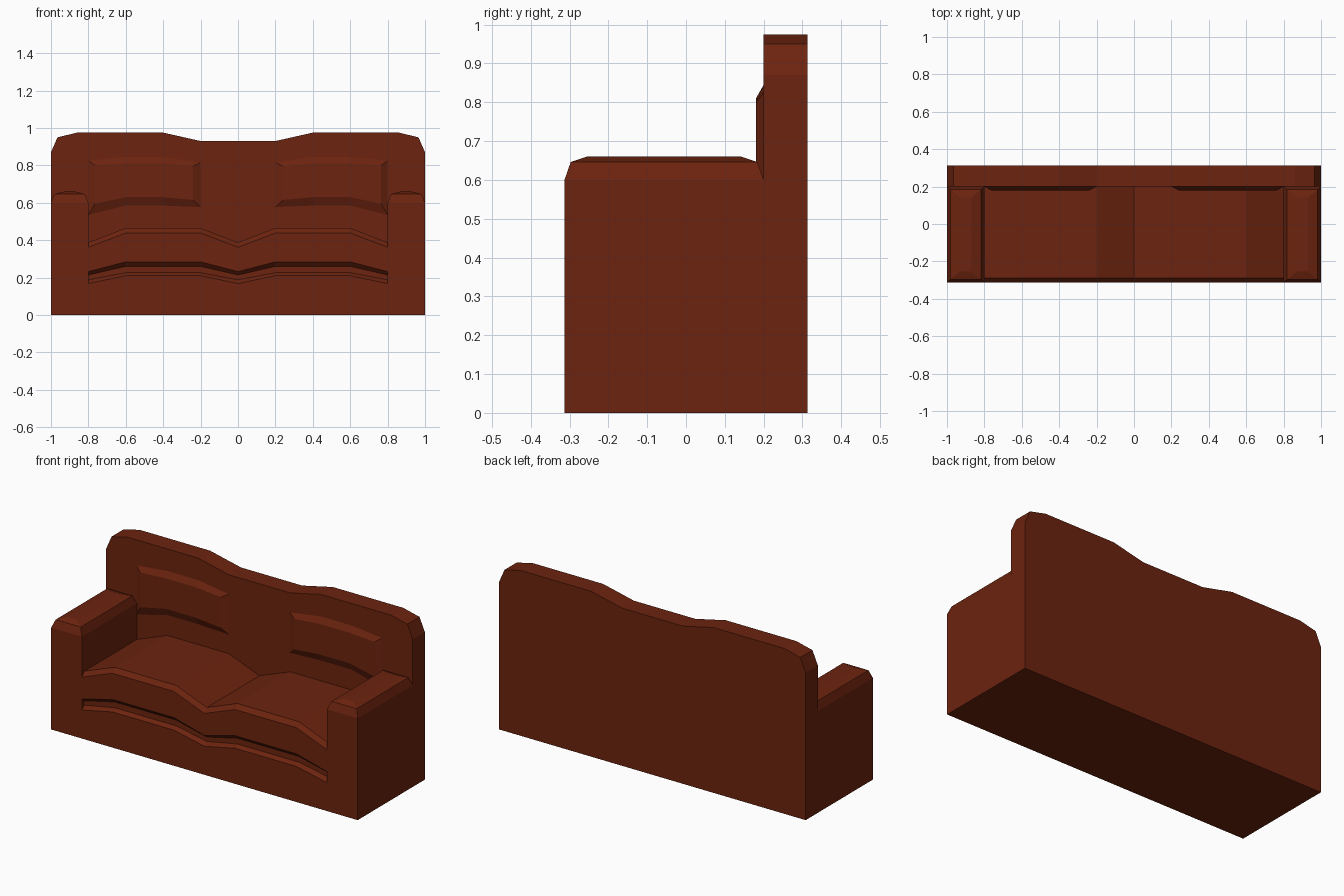
import bpy, bmesh

if "Cube" in bpy.data.objects:
    bpy.data.objects.remove(bpy.data.objects["Cube"])

leather = bpy.data.materials.new("red_brown_leather")
leather.diffuse_color = (0.15, 0.017, 0.0045, 1)
leather.use_nodes = True
leather.node_tree.nodes["Principled BSDF"].inputs["Base Color"].default_value = leather.diffuse_color
FRONT, REAR, BACK = -0.313, 0.2, 0.313


def loft(name, rings):
    """Skin a list of equal-length point rings and cap both ends."""
    bm = bmesh.new()
    loops = [[bm.verts.new(p) for p in ring] for ring in rings]
    n = len(loops[0])
    for a, b in zip(loops, loops[1:]):
        for i in range(n):
            j = (i + 1) % n
            bm.faces.new((a[i], a[j], b[j], b[i]))
    bm.faces.new(loops[0])
    bm.faces.new(loops[-1])
    bmesh.ops.recalc_face_normals(bm, faces=bm.faces)
    mesh = bpy.data.meshes.new(name)
    bm.to_mesh(mesh)
    bm.free()
    mesh.materials.append(leather)
    obj = bpy.data.objects.new(name, mesh)
    bpy.context.collection.objects.link(obj)
    return obj


# Backrest: mirrored outline extruded in depth
half = [(0.2, 0.93), (0.4, 0.975), (0.86, 0.975), (0.965, 0.95), (1, 0.87), (1, 0)]
outline = half + [(-x, z) for x, z in reversed(half)]
loft("backrest", [[(x, y, z) for x, z in outline] for y in (REAR, BACK)])

# Seat: one side section (y, crest z, dip z) carried along a wavy line in x
section = [(FRONT, 0, 0), (FRONT, 0.21, 0.168), (-0.29, 0.226, 0.188),
           (-0.29, 0.26, 0.214), (FRONT, 0.284, 0.232), (FRONT, 0.438, 0.362),
           (-0.29, 0.465, 0.388), (REAR, 0.465, 0.388), (REAR, 0, 0)]
stations = [(-0.8, 2), (-0.6, 1), (-0.2, 1), (0, 2), (0.2, 1), (0.6, 1), (0.8, 2)]
loft("seat", [[(x, p[0], p[k]) for p in section] for x, k in stations])

# Back cushion outline: outer edge on the backrest, inner edge raised
cushion_outer = [(0.2, 0.815), (0.4, 0.845), (0.6, 0.845), (0.8, 0.825),
                 (0.8, 0.535), (0.6, 0.585), (0.4, 0.585), (0.2, 0.577)]
cushion_inner = [(0.24, 0.795), (0.4, 0.81), (0.6, 0.81), (0.765, 0.8),
                 (0.765, 0.595), (0.6, 0.63), (0.4, 0.63), (0.24, 0.615)]

for side, s in (("left", -1), ("right", 1)):
    # Armrest: box with a two-step padded top (z, inset in x, inset in y)
    rings = []
    for z, ix, iy in ((0, 0, 0), (0.6, 0, 0), (0.646, 0.018, 0.016), (0.66, 0.07, 0.058)):
        x0, x1, y0, y1 = 0.8 + ix, 1 - ix, FRONT + iy, REAR - iy
        rings.append([(s * x, y, z) for x, y in ((x0, y0), (x1, y0), (x1, y1), (x0, y1))])
    loft(side + "_armrest", rings)

    # Back cushion
    loft(side + "_back_cushion",
         [[(s * x, y, z) for x, z in pts]
          for y, pts in ((REAR + 0.01, cushion_outer), (REAR, cushion_outer),
                         (0.18, cushion_inner))])
